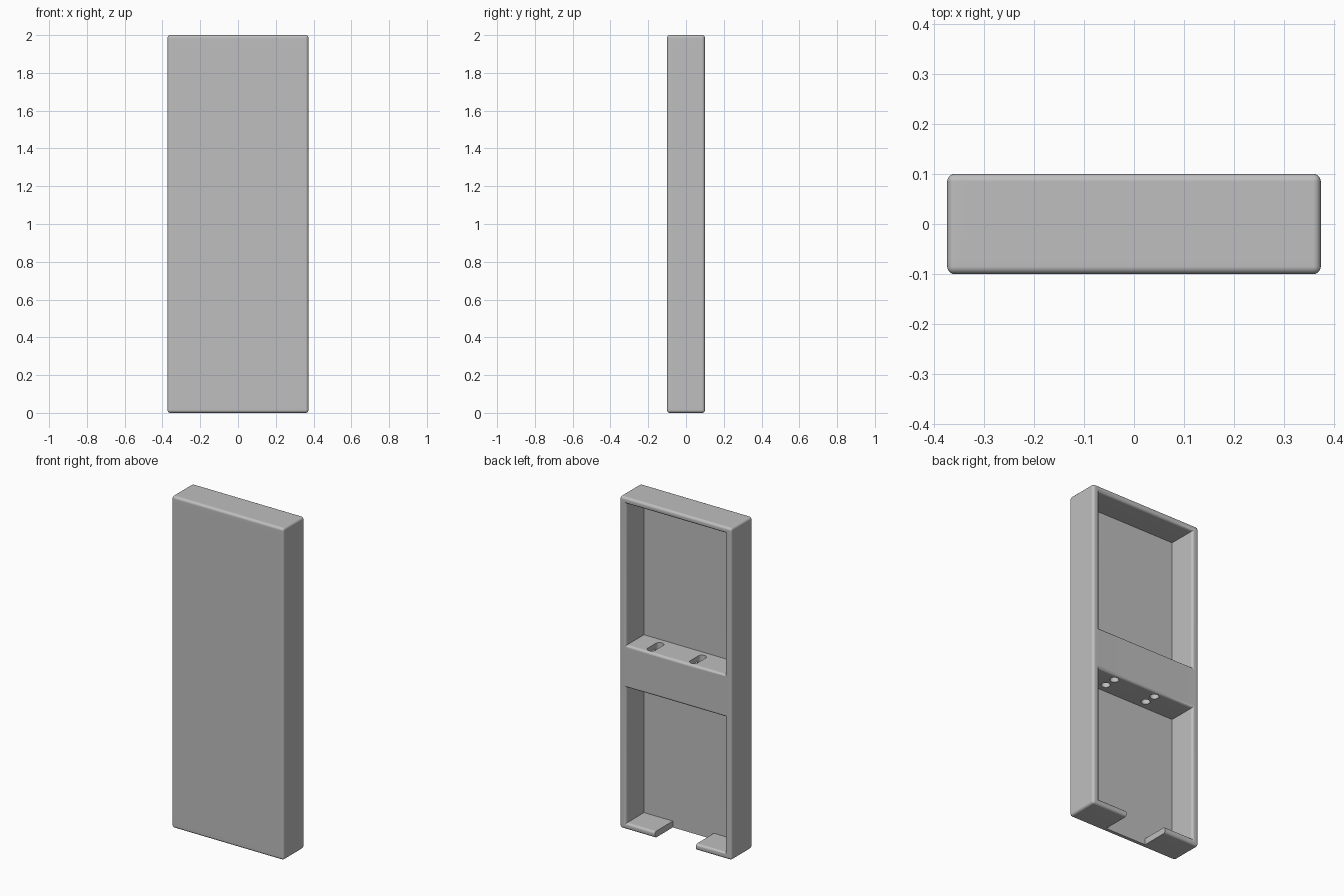
import bpy
import bmesh
from mathutils import Matrix

if "Cube" in bpy.data.objects:
    bpy.data.objects.remove(bpy.data.objects["Cube"], do_unlink=True)

GREY = (0.52, 0.52, 0.52, 1)
W, D, H = 0.373, 0.1, 2.0           # half width, half depth, height
BAR_LOW, BAR_TOP = 0.855, 1.11      # crossbar between the two pockets
XS = [-W, -0.329, -0.137, 0.137, 0.329, W]
YS = [-D, -0.07, D]
ZS = [0, 0.038, BAR_LOW, BAR_TOP, 1.962, H]

mat = bpy.data.materials.new("plain grey")
mat.use_nodes = True
mat.diffuse_color = GREY
mat.node_tree.nodes["Principled BSDF"].inputs["Base Color"].default_value = GREY


def solid(i, j, k):
    """True where the cell holds material: front plate, rim and crossbar."""
    if not (0 <= i < 5 and 0 <= j < 2 and 0 <= k < 5):
        return False
    pocket = 1 <= i <= 3 and k in (1, 3)
    notch = i == 2 and k == 0
    return j == 0 or not (pocket or notch)


def make_object(name, bm):
    mesh = bpy.data.meshes.new(name)
    bm.to_mesh(mesh)
    bm.free()
    mesh.materials.append(mat)
    obj = bpy.data.objects.new(name, mesh)
    bpy.context.collection.objects.link(obj)
    return obj


# Panel: skin every boundary between a solid cell and an empty one
bm = bmesh.new()
for i in range(5):
    for j in range(2):
        for k in range(5):
            if not solid(i, j, k):
                continue
            for axis in range(3):
                for side in (0, 1):
                    cell = [i, j, k]
                    cell[axis] += 2 * side - 1
                    if solid(*cell):
                        continue
                    quad = []
                    for a, b in ((0, 0), (1, 0), (1, 1), (0, 1)):
                        c = [i, j, k]
                        c[axis] += side
                        c[(axis + 1) % 3] += a
                        c[(axis + 2) % 3] += b
                        quad.append(bm.verts.new((XS[c[0]], YS[c[1]], ZS[c[2]])))
                    bm.faces.new(quad if side else quad[::-1])
bmesh.ops.remove_doubles(bm, verts=bm.verts, dist=1e-4)
bmesh.ops.recalc_face_normals(bm, faces=bm.faces)


def rounded(edge):
    """Outer box edges and pocket rims are rounded, notch ends stay crisp."""
    if edge.calc_face_angle(0) < 0.5 or not edge.is_convex:
        return False
    p, q = (v.co for v in edge.verts)

    def both(axis, value):
        return abs(p[axis] - value) < 1e-4 and abs(q[axis] - value) < 1e-4

    outer = sum(both(a, v) for a, v in ((0, -W), (0, W), (1, -D), (1, D), (2, 0), (2, H)))
    notch_end = max(p.z, q.z) < 0.05 and abs(p.x) < 0.2 and abs(p.x - q.x) < 1e-4
    return outer >= 2 or (both(1, D) and not notch_end)


bmesh.ops.bevel(bm, geom=[e for e in bm.edges if rounded(e)], offset=0.015,
                segments=5, profile=0.5, affect='EDGES', clamp_overlap=True)
panel = make_object("panel", bm)

# Crossbar holes: a shallow slot on top joining two round through holes
RADIUS, NEAR, FAR, SLOT = 0.025, 0.058, -0.015, 0.03
cutters = []
for x in (0.188, -0.095):
    for y in (NEAR, FAR):
        bm = bmesh.new()
        bmesh.ops.create_cone(bm, cap_ends=True, segments=24, radius1=RADIUS,
                              radius2=RADIUS, depth=0.4,
                              matrix=Matrix.Translation((x, y, (BAR_LOW + BAR_TOP) / 2)))
        cutters.append(make_object("hole_cutter", bm))
    bm = bmesh.new()
    size = Matrix.Diagonal((RADIUS * 1.96, NEAR - FAR, SLOT * 2, 1))
    bmesh.ops.create_cube(bm, size=1, matrix=Matrix.Translation(
        (x, (NEAR + FAR) / 2, BAR_TOP)) @ size)
    cutters.append(make_object("slot_cutter", bm))

bpy.ops.object.select_all(action='DESELECT')
bpy.context.view_layer.objects.active = panel
panel.select_set(True)
for cutter in cutters:
    cutter.hide_render = True
    mod = panel.modifiers.new("cut", 'BOOLEAN')
    mod.operation = 'DIFFERENCE'
    mod.solver = 'EXACT'
    mod.object = cutter
    bpy.ops.object.modifier_apply(modifier=mod.name)
    bpy.data.objects.remove(cutter, do_unlink=True)

# Smooth the rounded edges, keep the flats flat
bpy.ops.object.shade_smooth_by_angle(angle=0.6)
weighted = panel.modifiers.new("flat_faces", 'WEIGHTED_NORMAL')
weighted.keep_sharp = True
